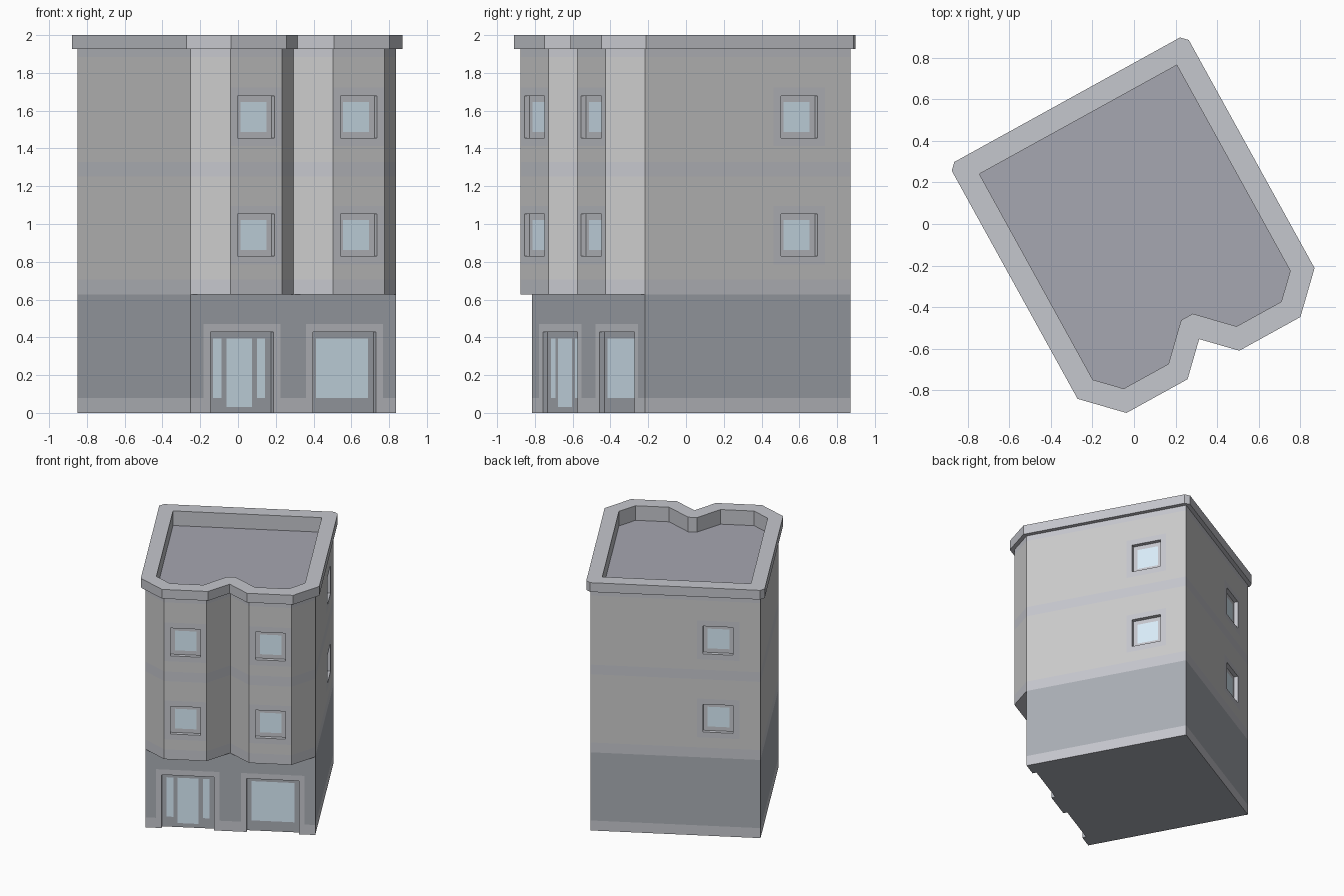
import bpy, bmesh
from math import radians, tan
from mathutils import Matrix, Vector

if "Cube" in bpy.data.objects:
    bpy.data.objects.remove(bpy.data.objects["Cube"])

W = 1.242            # side of the square plan
C = W / 8            # bay chamfer
DEPTH = 0.03         # recess of doors and windows
Z_BAY, Z_ROOF, Z_CORN, Z_TOP = 0.626, 0.883 + 1.0, 1.926, 2.0
PLACE = Matrix.Translation((-0.251, -0.816, 0)) @ Matrix.Rotation(radians(28.88), 4, 'Z')

COLOURS = {"wall": (0.8, 0.8, 0.8), "trim": (0.56, 0.57, 0.61), "shopfront": (0.4, 0.42, 0.46),
           "glass": (0.7, 0.85, 0.95), "roof": (0.38, 0.385, 0.44)}
MATS = list(COLOURS)
for key, rgb in COLOURS.items():
    bpy.data.materials.new(key).diffuse_color = (*rgb, 1)


def face(bm, pts, mat):
    f = bm.faces.new([bm.verts.new(p) for p in pts])
    f.material_index = MATS.index(mat)


def finish(bm, name):
    bmesh.ops.remove_doubles(bm, verts=bm.verts, dist=1e-5)
    bm.transform(PLACE)
    me = bpy.data.meshes.new(name)
    bm.to_mesh(me)
    bm.free()
    for m in MATS:
        me.materials.append(bpy.data.materials[m])
    bpy.context.collection.objects.link(bpy.data.objects.new(name, me))


def inside(r, u, z):
    return r[0] < u < r[1] and r[2] < z < r[3]


def on_wall(p, q):
    """Map (along, height, depth) onto the wall running from p to q."""
    t = (q - p).normalized()
    n = Vector((t.y, -t.x))
    return lambda u, z, d=0: (*(p + t * u - n * d), z)


def grid(bm, at, us, zs, depth, pick):
    """Flat panel split at the given breaks; pick gives each cell's material or None."""
    us, zs = sorted(set(us)), sorted(set(zs))
    for a, b in zip(us, us[1:]):
        for lo, hi in zip(zs, zs[1:]):
            mat = pick((a + b) / 2, (lo + hi) / 2)
            if mat:
                face(bm, [at(a, lo, depth), at(b, lo, depth), at(b, hi, depth), at(a, hi, depth)], mat)


def wall(bm, p, q, z0, z1, bands, base, openings=()):
    """Wall with flush trim bands, flush surrounds and cut holes."""
    us, zs = [0, (q - p).length], [z0, z1] + [z for b in bands for z in b]
    for o in openings:
        for r in (o["surround"], o["hole"]):
            us += r[:2]
            zs += r[2:]

    def pick(u, z):
        if any(inside(o["hole"], u, z) for o in openings):
            return None
        trim = any(inside(o["surround"], u, z) for o in openings) or any(a < z < b for a, b in bands)
        return "trim" if trim else base
    grid(bm, on_wall(p, q), us, zs, 0, pick)
    for o in openings:
        recess(p, q, o)


def recess(p, q, o):
    """Reveal, frame and glass of one door or window."""
    bm, at = bmesh.new(), on_wall(p, q)
    a, b, lo, hi = o["hole"]
    ring = [(a, lo), (b, lo), (b, hi), (a, hi)]
    for i in range(0 if lo > 0 else 1, 4):
        s, e = ring[i], ring[(i + 1) % 4]
        face(bm, [at(*s), at(*e), at(*e, DEPTH), at(*s, DEPTH)], o["frame"])
    us = [a, b] + [u for r in o["panes"] for u in r[:2]]
    zs = [lo, hi] + [z for r in o["panes"] for z in r[2:]]
    grid(bm, at, us, zs, DEPTH,
         lambda u, z: "glass" if any(inside(r, u, z) for r in o["panes"]) else o["frame"])
    finish(bm, o["name"])


def box(u, z, half):
    return (u - half, u + half, z - half, z + half)


def windows(name, u):
    """Square windows on both upper storeys."""
    return [dict(name=f"{name}_{level}", surround=box(u, z, C), hole=box(u, z, 0.111),
                 panes=[box(u, z, 0.079)], frame="trim")
            for level, z in (("lower", 0.941), ("upper", 1.567))]


def opening(name, u, panes):
    """Street level opening reaching the ground."""
    return dict(name=name, surround=(u - 3 * C / 2, u + 3 * C / 2, 0, 0.47),
                hole=(u - 0.191, u + 0.191, 0, 0.427),
                panes=[(u + a, u + b, z, 0.395) for a, b, z in panes], frame="shopfront")


def offset(poly, d, ext):
    """Two points per corner: mitred, or bevelled on sharp corners facing the offset."""
    out = []
    for i, p in enumerate(poly):
        t1 = (p - poly[i - 1]).normalized()
        t2 = (poly[(i + 1) % len(poly)] - p).normalized()
        n1, n2 = Vector((t1.y, -t1.x)), Vector((t2.y, -t2.x))
        turn = t1.x * t2.y - t1.y * t2.x
        if turn * d > 0 and abs(turn) > 0.9:
            e = abs(d) * ext
            out += [p + n1 * d + t1 * e, p + n2 * d - t2 * e]
        else:
            out += [p + (n1 + n2) * d / (1 + n1.dot(n2))] * 2
    return out


V = Vector
A, B, BR, BL = V((0, 0)), V((W, 0)), V((W, W)), V((0, W))
P1, P2, N = V((C, -C)), V((3 * C, -C)), V((4 * C, 0))
P3, P4 = V((5 * C, -C)), V((7 * C, -C))

# ground floor
door = opening("entrance_door", 2 * C, [(-0.157, -0.108, 0.08), (-0.077, 0.077, 0.032), (0.108, 0.157, 0.08)])
shop = opening("shop_window", 6 * C, [(-0.157, 0.157, 0.08)])
bm = bmesh.new()
for p, q, ops in ((A, B, [door, shop]), (B, BR, []), (BR, BL, []), (BL, A, [])):
    wall(bm, p, q, 0, Z_BAY, [(0, 0.08)], "shopfront", ops)
base = [A]
for o in (door, shop):
    a, b = o["hole"][:2]
    base += [V((a, 0)), V((a, DEPTH)), V((b, DEPTH)), V((b, 0))]
face(bm, [(*p, 0) for p in reversed(base + [B, BR, BL])], "shopfront")
finish(bm, "ground_floor")

# upper floors with two bays
plan = [A, P1, P2, N, P3, P4, B, BR, BL]
bands = [(Z_BAY, 0.705), (1.252, 1.329), (Z_ROOF, Z_CORN)]
glazed = {1: windows("left_bay_window", C), 4: windows("right_bay_window", C),
          6: windows("side_window", 6 * C), 7: windows("back_window", 6 * C)}
bm = bmesh.new()
for i, p in enumerate(plan):
    wall(bm, p, plan[(i + 1) % 9], Z_BAY, Z_CORN, bands, "wall", glazed.get(i, []))
for bay in ((A, P1, P2, N), (N, P3, P4, B)):
    face(bm, [(*p, Z_BAY) for p in reversed(bay)], "trim")
finish(bm, "upper_floors")

# cornice and parapet
outer, inner = offset(plan, 0.031, 0), offset(plan, -0.078, tan(radians(22.5)))
body = [p for p in plan for _ in range(2)]
profile = [(body, Z_CORN), (outer, Z_CORN), (outer, Z_TOP), (inner, Z_TOP), (inner, Z_ROOF)]
bm = bmesh.new()
for (r1, z1), (r2, z2) in zip(profile, profile[1:]):
    for i in range(18):
        j = (i + 1) % 18
        pts = []
        for v in (V((*r1[i], z1)), V((*r1[j], z1)), V((*r2[j], z2)), V((*r2[i], z2))):
            if all((v - w).length > 1e-5 for w in pts):
                pts.append(v)
        if len(pts) > 2:
            face(bm, pts, "trim")
finish(bm, "cornice")

# sunken roof
deck = []
for p in inner:
    if not deck or (p - deck[-1]).length > 1e-5:
        deck.append(p)
bm = bmesh.new()
face(bm, [(*p, Z_ROOF) for p in deck], "roof")
finish(bm, "roof")

for m in bpy.data.materials:
    if m.users and not m.is_grease_pencil:
        m.use_nodes = True
        m.node_tree.nodes["Principled BSDF"].inputs["Base Color"].default_value = m.diffuse_color
